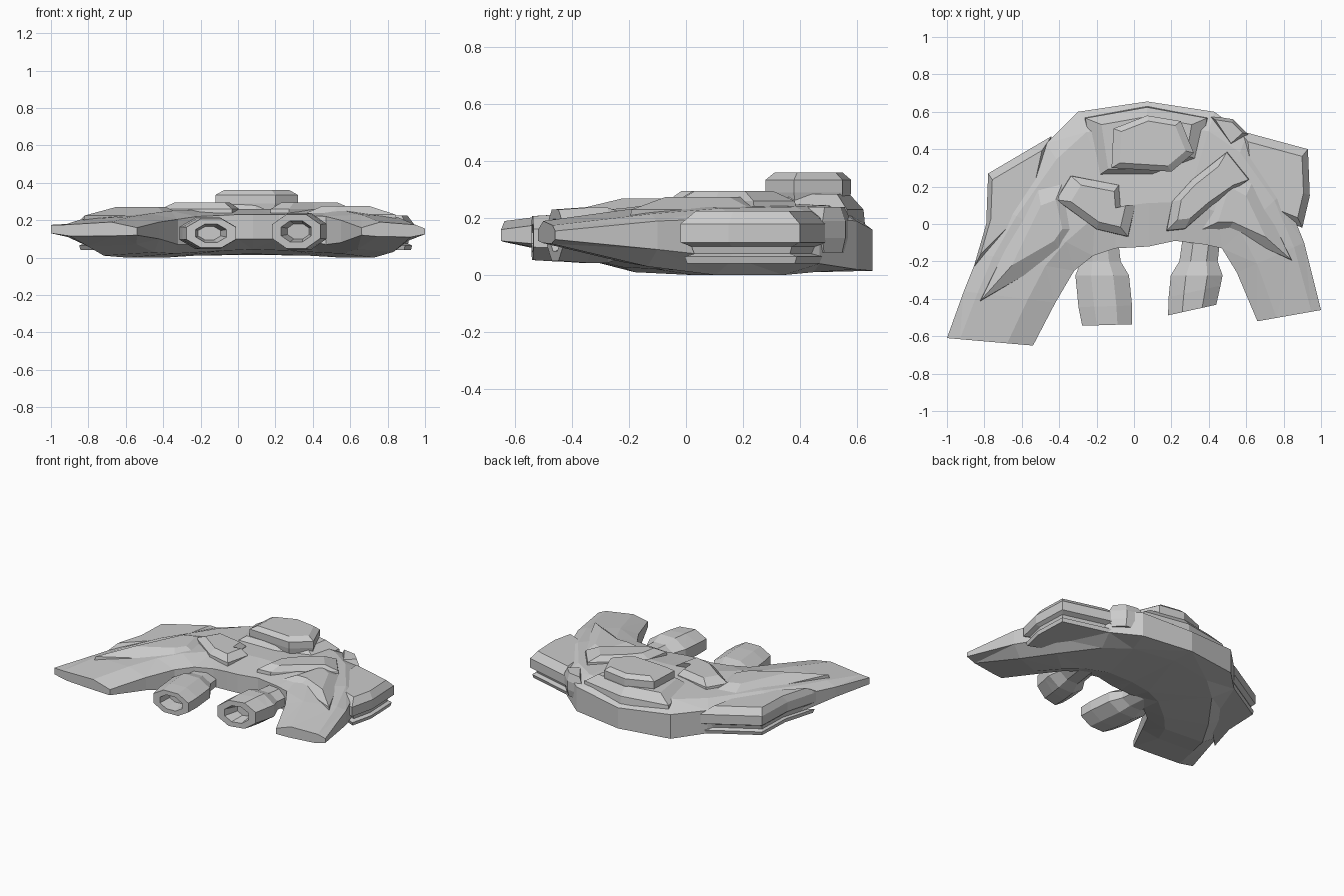
import bpy, bmesh, math
from mathutils import Vector


def loft(name, rings):
    """Skin a row of equal-length point rings and cap both ends."""
    bm = bmesh.new()
    vs = [[bm.verts.new(p) for p in r] for r in rings]
    n = len(vs[0])
    for a, b in zip(vs, vs[1:]):
        for i in range(n):
            j = (i + 1) % n
            bm.faces.new((a[i], a[j], b[j], b[i]))
    bm.faces.new(vs[0])
    bm.faces.new(vs[-1])
    bmesh.ops.triangulate(bm, faces=[f for f in bm.faces if len(f.verts) > 3])
    bmesh.ops.recalc_face_normals(bm, faces=bm.faces)
    me = bpy.data.meshes.new(name)
    bm.to_mesh(me)
    bm.free()
    ob = bpy.data.objects.new(name, me)
    bpy.context.collection.objects.link(ob)
    return ob


def plate(name, outline, levels):
    """Outline stacked at (z, scale) levels, shrinking about its centre."""
    c = sum((Vector(p) for p in outline), Vector((0, 0))) / len(outline)
    return loft(name, [[(*(c + (Vector(p) - c) * s), z) for p in outline] for z, s in levels])


# Crescent hull: outer x,y, inner x,y, underside z, outer low z, outer high z, top z, inner low z
stations = [
    (-1.00, -0.61, -0.54, -0.65, .115, .13, .175, .19, .12),
    (-0.91, -0.36, -0.42, -0.42, .06, .11, .18, .22, .10),
    (-0.83, -0.16, -0.32, -0.25, .01, .08, .19, .235, .07),
    (-0.70, 0.08, -0.22, -0.17, .00, .07, .20, .25, .07),
    (-0.47, 0.43, -0.10, -0.13, .00, .04, .20, .255, .10),
    (-0.30, 0.60, 0.00, -0.125, .01, .02, .19, .26, .10),
    (0.07, 0.655, 0.08, -0.12, .02, .015, .16, .26, .10),
    (0.43, 0.60, 0.22, -0.09, .01, .02, .19, .26, .10),
    (0.60, 0.47, 0.38, -0.11, .00, .04, .20, .255, .09),
    (0.80, 0.17, 0.47, -0.13, .00, .06, .20, .25, .07),
    (0.91, -0.10, 0.55, -0.26, .03, .09, .19, .23, .08),
    (1.00, -0.46, 0.66, -0.52, .11, .125, .155, .19, .12),
]
rings = []
for ox, oy, ix, iy, zb, zl, zh, zt, il in stations:
    at = lambda t, z: (ox + (ix - ox) * t, oy + (iy - oy) * t, z)
    rings.append([at(0, zl), at(.22, zb), at(.75, zb + (il - zb) * .3), at(1, il),
                  at(1, max(zt - .03, il + .02)), at(.7, zt), at(.15, zt - .015), at(0, zh)])
loft("hull", rings)

# Sloped bow deck carrying the bridge, whose top overhangs at the rear
plate("bow_deck", [(-.27, .57), (.07, .63), (.40, .57), (.36, .34), (.10, .24), (-.22, .24)],
      [(.17, 1), (.23, .97), (.285, .72)])
plate("bridge", [(-.11, .51), (.07, .58), (.25, .55), (.32, .38), (.20, .28), (-.12, .30)],
      [(.24, .95), (.29, 1), (.335, 1), (.36, .8)])

# Engine shoulder fairings on the deck
plate("left_shoulder", [(-.34, .26), (-.08, .21), (-.07, .08), (.01, .10), (-.03, -.07), (-.20, -.03),
                        (-.42, .13)], [(.22, 1), (.26, .98), (.295, .68)])
plate("right_shoulder", [(.50, .39), (.62, .24), (.42, .10), (.27, -.03), (.17, -.04), (.20, .12),
                         (.31, .24)], [(.22, 1), (.26, .97), (.295, .66)])

# Long wedges tapering along each wing
plate("left_wing_ridge", [(-.36, .28), (-.52, .22), (-.83, -.42), (-.38, -.16), (-.29, -.03)],
      [(.18, 1), (.225, .97), (.27, .5)])
plate("right_wing_ridge", [(.46, .34), (.64, .24), (.85, -.20), (.50, -.04), (.34, -.04)],
      [(.18, 1), (.23, .97), (.275, .5)])

# Side armour outside the wings, with a groove above its lower lip
armour = [(.04, .9), (.065, .94), (.075, .8), (.10, .84), (.115, 1), (.18, 1), (.225, .78)]
plate("left_side_pod", [(-.44, .47), (-.78, .27), (-.79, .00), (-.86, -.24), (-.52, .10)], armour)
plate("right_side_pod", [(.56, .50), (.93, .40), (.94, .15), (.90, -.02), (.60, .10)], armour)
plate("bow_lug", [(.40, .58), (.53, .56), (.61, .48), (.52, .40)], [(.08, .8), (.13, 1), (.19, 1), (.24, .7)])

# Underslung engines: each ring is y, radius factor; last rings form the recessed nozzle
for side, cx, cz, rx, rz, front, skew, drift in (("left", -.17, .13, .155, .09, -.54, .03, .10),
                                                 ("right", .335, .14, .15, .105, -.46, .22, -.13)):
    rings = []
    profile = [(0, .72), (-.20, .74), (-.275, 1), (front + .1, 1), (front, .93), (front, .58), (front + .09, .42)]
    for y, f in profile:
        ring = []
        for i in range(8):
            a = math.radians(22.5 + 45 * i)
            dx = math.cos(a) * rx * f
            tilt = skew * dx if y <= front + .1 else 0
            ring.append((cx + dx + (-.275 - y) * drift, y + tilt, cz + math.sin(a) * rz * f))
        rings.append(ring)
    loft(side + "_engine", rings)
